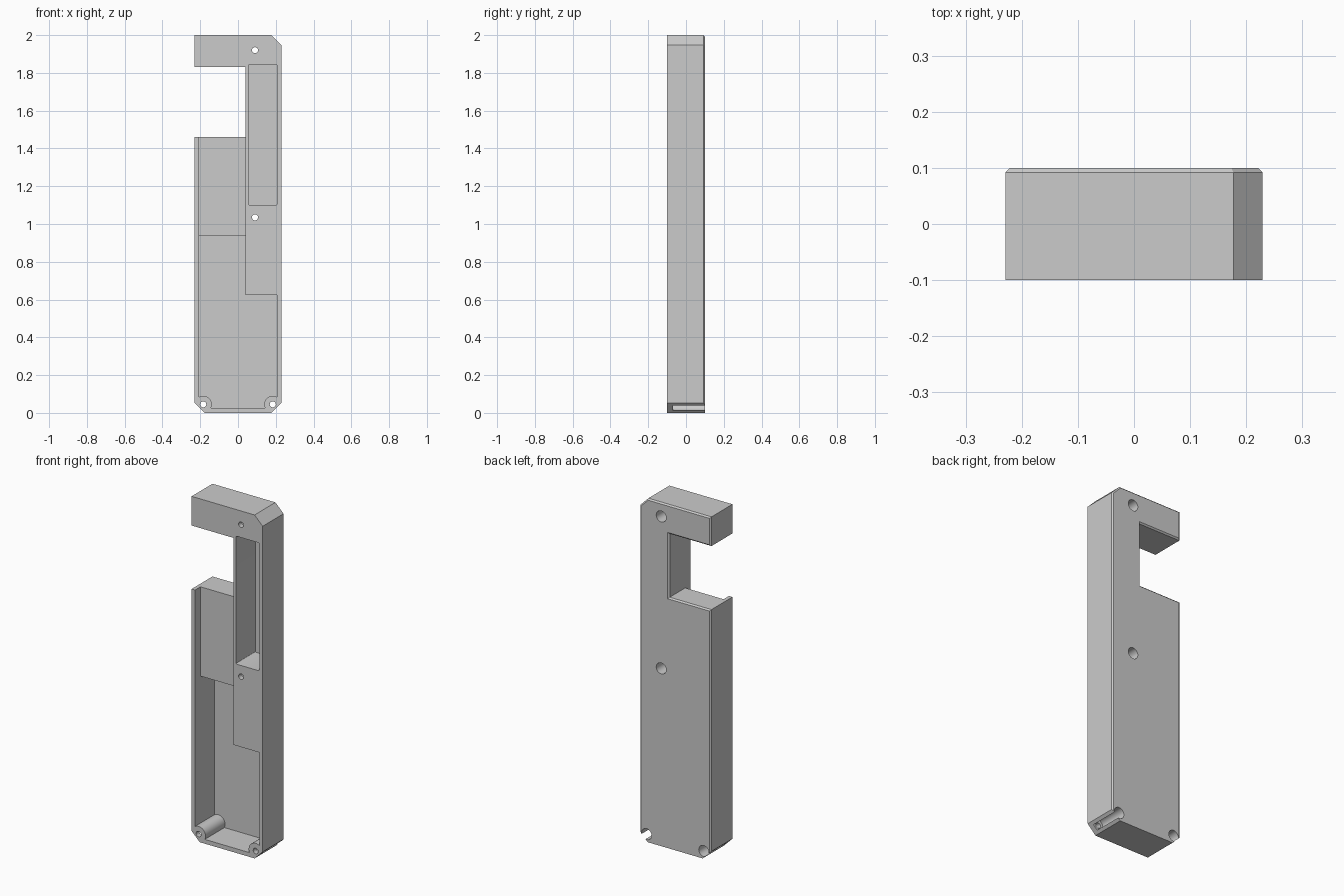
import bpy, bmesh
from math import cos, sin, radians

cube = bpy.data.objects.get("Cube")
if cube:
    bpy.data.objects.remove(cube, do_unlink=True)

HALF_W, FRONT, BACK = 0.229, -0.1, 0.1
CUT = 0.052                      # corner chamfer
WALL_X, RIB_X = 0.207, 0.04      # inner wall face, notch and rib face
FLOOR, LEDGE = 0.08, -0.05       # pocket depths
HOLE_X, HOLE_Z = 0.184, 0.045    # bottom screw position
OUT = FRONT - 0.05               # start of front cutters

grey = bpy.data.materials.new("plain grey")
grey.use_nodes = True
grey.diffuse_color = (0.6, 0.6, 0.6, 1)
grey.node_tree.nodes["Principled BSDF"].inputs["Base Color"].default_value = (0.6, 0.6, 0.6, 1)


def prism(name, outline, y0, y1, bevel=None):
    """Extrude an x-z outline from y0 to y1; bevel = (edge rule, size, segments)."""
    bm = bmesh.new()
    face = bm.faces.new([bm.verts.new((x, y0, z)) for x, z in outline])
    grown = bmesh.ops.extrude_face_region(bm, geom=[face])["geom"]
    for v in grown:
        if isinstance(v, bmesh.types.BMVert):
            v.co.y = y1
    bmesh.ops.recalc_face_normals(bm, faces=bm.faces)
    if bevel:
        rule, size, segments = bevel
        edges = [e for e in bm.edges if rule(e.verts[0].co, e.verts[1].co)]
        bmesh.ops.bevel(bm, geom=edges, offset=size, segments=segments,
                        profile=0.5, affect='EDGES')
    mesh = bpy.data.meshes.new(name)
    bm.to_mesh(mesh)
    bm.free()
    mesh.materials.append(grey)
    obj = bpy.data.objects.new(name, mesh)
    bpy.context.collection.objects.link(obj)
    return obj


def arc(x, z, r, start, end, steps):
    angles = [radians(start + (end - start) * i / steps) for i in range(steps + 1)]
    return [(x + r * cos(a), z + r * sin(a)) for a in angles]


def box(x0, x1, z0, z1):
    return [(x0, z0), (x1, z0), (x1, z1), (x0, z1)]


def subtract(target, cutter):
    cutter.hide_render = True
    mod = target.modifiers.new("cut", 'BOOLEAN')
    mod.operation, mod.solver, mod.object = 'DIFFERENCE', 'EXACT', cutter
    bpy.context.view_layer.objects.active = target
    bpy.ops.object.modifier_apply(modifier=mod.name)
    bpy.data.objects.remove(cutter, do_unlink=True)


# Housing: notched outline with its back rim chamfered, except at the foot
outline = [(CUT - HALF_W, 0), (HALF_W - CUT, 0), (HALF_W, CUT), (HALF_W, 2 - CUT),
           (HALF_W - CUT, 2), (-HALF_W, 2), (-HALF_W, 1.83), (RIB_X, 1.83),
           (RIB_X, 1.46), (-HALF_W, 1.46), (-HALF_W, CUT)]
housing = prism("housing", outline, FRONT, BACK, (
    lambda a, b: min(a.y, b.y) > BACK - 0.001 and max(a.z, b.z) > CUT + 0.01, 0.008, 1))

# Main cavity, leaving a round screw boss in each bottom corner
left_boss = arc(-HOLE_X, HOLE_Z, 0.045, 120.7, -26.4, 14)
right_boss = [(-x, z) for x, z in reversed(left_boss)]
cavity = left_boss + right_boss + [(WALL_X, 0.625), (RIB_X, 0.625),
                                   (RIB_X, 0.94), (-WALL_X, 0.94)]
subtract(housing, prism("cavity_cutter", cavity, OUT, FLOOR))

# Shallow ledge, open towards the notch
subtract(housing, prism("ledge_cutter", box(-WALL_X, RIB_X, 0.9, 1.5), OUT, LEDGE))

# Tall side pocket with softened corners
subtract(housing, prism("pocket_cutter", box(0.056, WALL_X, 1.1, 1.845), OUT, FLOOR, (
    lambda a, b: abs(a.y - b.y) > 0.01, 0.008, 3)))

# Screw holes, counterbored from the back
for x, z in [(-HOLE_X, HOLE_Z), (HOLE_X, HOLE_Z), (0.09, 1.035), (0.09, 1.92)]:
    for radius, start in [(0.032, -0.07), (0.016, OUT)]:
        ring = arc(x, z, radius, 0, 360, 32)[:-1]
        subtract(housing, prism("hole_cutter", ring, start, BACK + 0.05))

# Smooth only the round parts
bpy.ops.object.select_all(action='DESELECT')
housing.select_set(True)
bpy.context.view_layer.objects.active = housing
bpy.ops.object.shade_smooth_by_angle(angle=radians(30))
